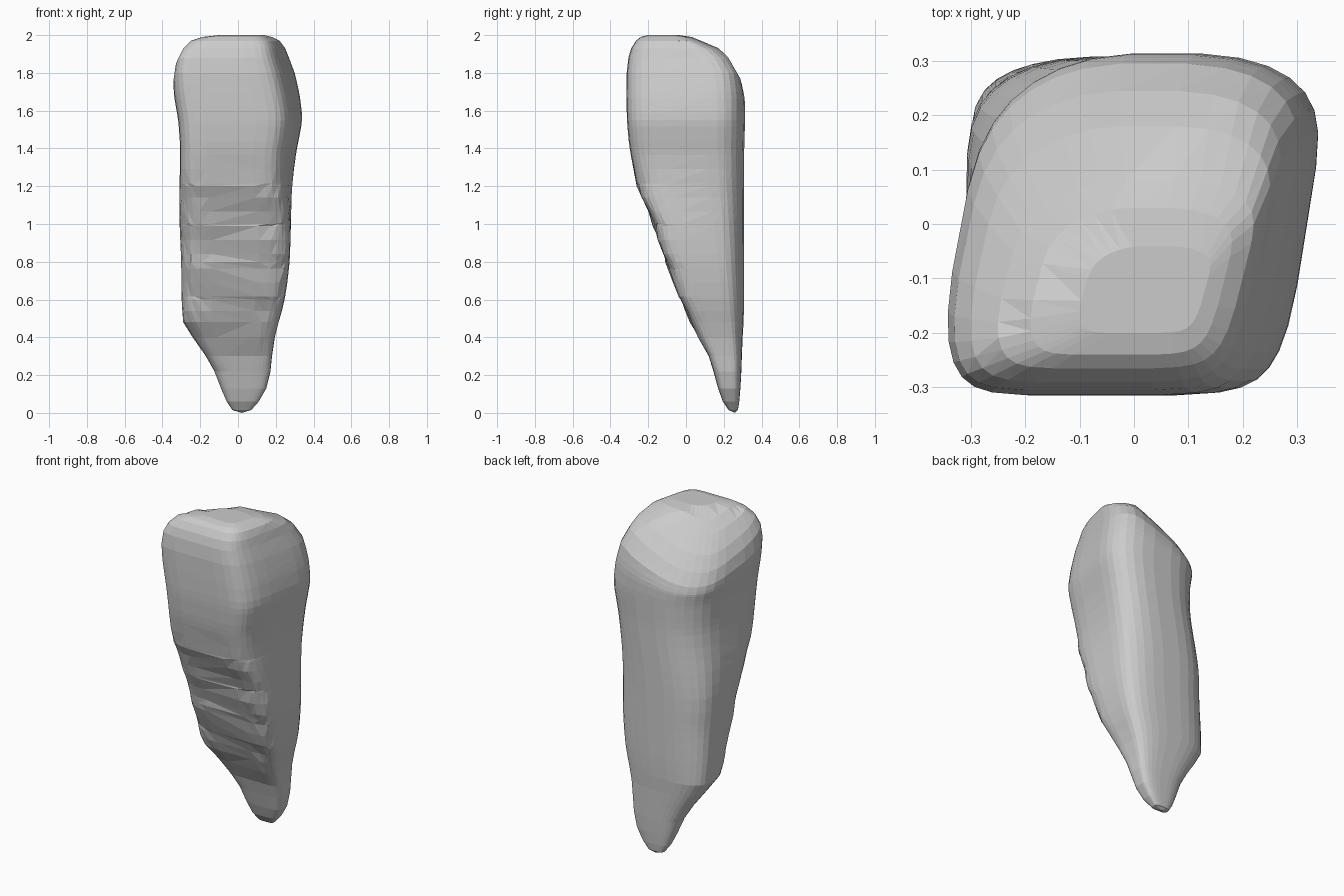
import bpy, bmesh, math, random

if "Cube" in bpy.data.objects:
    bpy.data.objects.remove(bpy.data.objects["Cube"])
random.seed(4)

# Outline stations: z, x left, x right, y front, y back
STATIONS = [
    (0.015, -0.03, 0.07, 0.225, 0.275),
    (0.06, -0.06, 0.11, 0.195, 0.282),
    (0.13, -0.09, 0.15, 0.17, 0.288),
    (0.22, -0.125, 0.172, 0.145, 0.293),
    (0.30, -0.17, 0.18, 0.12, 0.296),
    (0.40, -0.24, 0.195, 0.07, 0.30),
    (0.48, -0.29, 0.215, 0.025, 0.305),
    (0.60, -0.30, 0.25, -0.03, 0.308),
    (0.80, -0.30, 0.275, -0.11, 0.308),
    (1.00, -0.31, 0.28, -0.17, 0.308),
    (1.20, -0.31, 0.285, -0.26, 0.308),
    (1.40, -0.305, 0.31, -0.30, 0.308),
    (1.55, -0.315, 0.346, -0.314, 0.314),
    (1.70, -0.34, 0.325, -0.315, 0.314),
    (1.80, -0.342, 0.30, -0.314, 0.295),
    (1.88, -0.33, 0.27, -0.305, 0.245),
    (1.93, -0.30, 0.25, -0.29, 0.18),
    (1.97, -0.25, 0.22, -0.265, 0.08),
    (1.99, -0.19, 0.18, -0.24, 0.03),
    (2.00, -0.10, 0.14, -0.20, -0.04),
]
SIDES = 32


def raw_outline(z):
    for a, b in zip(STATIONS, STATIONS[1:]):
        if z <= b[0]:
            t = (z - a[0]) / (b[0] - a[0])
            return [p + (q - p) * t for p, q in zip(a[1:], b[1:])]
    return STATIONS[-1][1:]


def outline(z):
    # soften the kinks between stations along the shaft
    if not 0.55 < z < 1.78:
        return raw_outline(z)
    near = [raw_outline(z + d) for d in (-0.06, 0, 0.06)]
    return [sum(v) / 3 for v in zip(*near)]


def ramp(z, a, b):
    t = max(0, min(1, (z - a) / (b - a)))
    return t * t * (3 - 2 * t)


def ring(z):
    xl, xr, yf, yb = outline(z)
    skew = 0.16 * ramp(z, 0.9, 1.4) + 0.04 * ramp(z, 1.5, 1.9)
    rough = ramp(z, 0.25, 0.45) * (1 - ramp(z, 1.15, 1.35))
    pts = []
    for i in range(SIDES):
        a = 2 * math.pi * (i + 0.5) / SIDES
        c, s = math.cos(a), math.sin(a)
        # front right corner is tight, back left corner is cut away
        power = 0.53 + 0.09 * s + 0.10 * (s - c) / 1.414
        if z < 0.3:
            power = 0.60 + 0.08 * (s - c)
        u = math.copysign(abs(c) ** power, c)
        v = math.copysign(abs(s) ** power, s)
        pts.append((u + skew * v, v))
    lim_u = max(p[0] for p in pts)
    low_u = -min(p[0] for p in pts)
    lim_v = max(abs(p[1]) for p in pts)
    out = []
    for u, v in pts:
        x = (xl + xr) / 2 + u / (lim_u if u > 0 else low_u) * (xr - xl) / 2
        y = (yf + yb) / 2 + v / lim_v * (yb - yf) / 2
        # worn ledges across the sloping front
        if v < -0.5:
            y += rough * (0.006 * math.sin(z * 25 + x * 7)
                          + random.uniform(-0.004, 0.004))
        # crown sags towards the back left corner
        sag = 0.45 * max(0, y - x - 0.04) * ramp(z, 1.5, 1.92)
        out.append((x, y, z - sag))
    return out


# Weathered standing stone, lofted from rounded sections
levels = sorted({s[0] for s in STATIONS} |
                {round(0.54 + 0.075 * k, 3) for k in range(17)})
bm = bmesh.new()
rings = [[bm.verts.new(p) for p in ring(z)] for z in levels]
for lo, hi in zip(rings, rings[1:]):
    for i in range(SIDES):
        j = (i + 1) % SIDES
        bm.faces.new((lo[i], lo[j], hi[j], hi[i]))

# Blunt foot and flat crown
for loop, centre in ((rings[0], (0.02, 0.26, 0)), (rings[-1], (0.03, -0.12, 2))):
    hub = bm.verts.new(centre)
    for i in range(SIDES):
        bm.faces.new((hub, loop[(i + 1) % SIDES], loop[i]))
bmesh.ops.recalc_face_normals(bm, faces=bm.faces)
bmesh.ops.triangulate(bm, faces=bm.faces)
mesh = bpy.data.meshes.new("standing_stone")
bm.to_mesh(mesh)
bm.free()
stone = bpy.data.objects.new("standing_stone", mesh)
bpy.context.collection.objects.link(stone)
